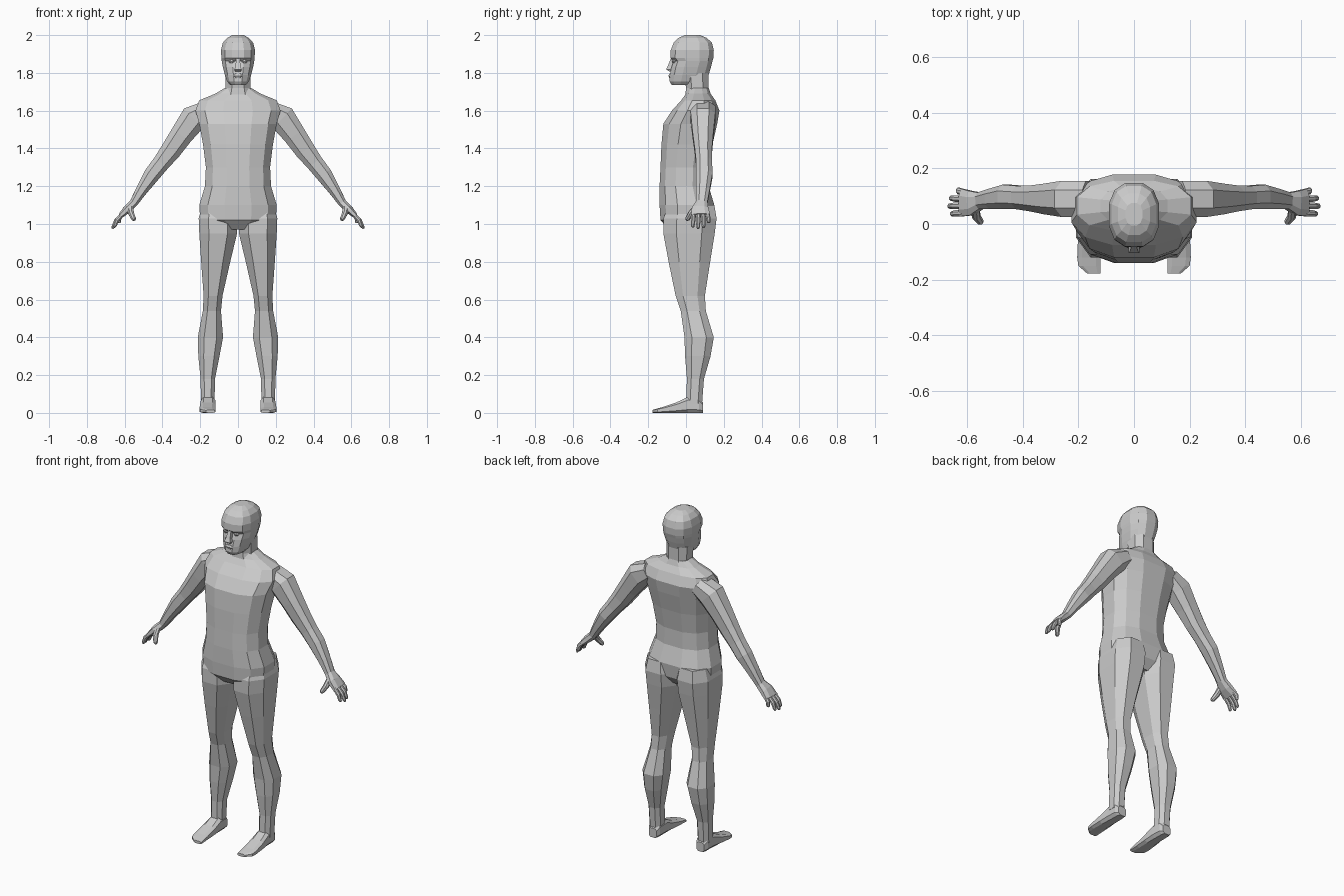
import bpy
import bmesh
from math import cos, sin, pi, copysign
from mathutils import Vector

if "Cube" in bpy.data.objects:
    bpy.data.objects.remove(bpy.data.objects["Cube"], do_unlink=True)

grey = bpy.data.materials.new("plain grey")
grey.use_nodes = True
tone = (0.6, 0.6, 0.6, 1)
grey.diffuse_color = tone
grey.node_tree.nodes["Principled BSDF"].inputs["Base Color"].default_value = tone


def finish(name, bm, mirrored):
    """Turn a bmesh into a flat-shaded object, mirrored across x if asked."""
    bmesh.ops.recalc_face_normals(bm, faces=bm.faces)
    mesh = bpy.data.meshes.new(name)
    bm.to_mesh(mesh)
    bm.free()
    mesh.materials.append(grey)
    obj = bpy.data.objects.new(name, mesh)
    bpy.context.collection.objects.link(obj)
    if mirrored:
        obj.modifiers.new("both sides", 'MIRROR').use_mirror_merge = False
    return obj


def loft(name, rings, sides=8, power=0.8, mirrored=False):
    """Skin a tube through rings of (centre, half axis, half axis)."""
    bm = bmesh.new()
    limit = cos(pi / sides) ** power

    def bulge(value):
        return copysign(abs(value) ** power, value) / limit

    loops = []
    for centre, u, v in rings:
        angles = [(i + 0.5) * 2 * pi / sides for i in range(sides)]
        loops.append([bm.verts.new(centre + u * bulge(cos(a)) + v * bulge(sin(a)))
                      for a in angles])
    for low, high in zip(loops, loops[1:]):
        for i in range(sides):
            j = (i + 1) % sides
            bm.faces.new((low[i], low[j], high[j], high[i]))
    bm.faces.new(loops[0])
    bm.faces.new(loops[-1])
    return finish(name, bm, mirrored)


def upright(rows):
    """Level rings from rows of (height, centre x, half width, front y, back y)."""
    return [(Vector((x, (front + back) / 2, z)), Vector((w, 0, 0)),
             Vector((0, (back - front) / 2, 0))) for z, x, w, front, back in rows]


def limb(rows):
    """Rings square to a path, from rows of (x, y, z, half depth, half thickness)."""
    points = [Vector(row[:3]) for row in rows]
    last = len(points) - 1
    rings = []
    for i, (point, row) in enumerate(zip(points, rows)):
        along = points[min(i + 1, last)] - points[max(i - 1, 0)]
        across = Vector((-along.z, 0, along.x)).normalized()
        side = along.cross(across).normalized()
        rings.append((point, side * row[3], across * row[4]))
    return rings


# Torso, from the crotch up to the base of the neck
loft("torso", upright([
    (0.97, 0, .10, -.09, .10),
    (1.02, 0, .20, -.135, .14),
    (1.10, 0, .205, -.14, .15),
    (1.20, 0, .175, -.14, .12),
    (1.30, 0, .17, -.135, .12),
    (1.42, 0, .185, -.13, .14),
    (1.53, 0, .205, -.12, .165),
    (1.60, 0, .225, -.075, .177),
    (1.655, 0, .205, -.025, .155),
    (1.69, 0, .12, 0, .13),
    (1.72, 0, .07, .01, .12)]), sides=12)

# Neck
loft("neck", upright([
    (1.66, 0, .085, -.005, .13),
    (1.72, 0, .066, 0, .12),
    (1.80, 0, .068, -.01, .12)]))

# Head, with a recessed eye line under the brow
loft("head", upright([
    (1.735, 0, .04, -.075, .06),
    (1.755, 0, .058, -.087, .10),
    (1.79, 0, .07, -.085, .12),
    (1.83, 0, .08, -.077, .132),
    (1.862, 0, .086, -.066, .14),
    (1.88, 0, .088, -.083, .145),
    (1.92, 0, .09, -.081, .147),
    (1.96, 0, .08, -.065, .137),
    (1.985, 0, .058, -.04, .11),
    (2.0, 0, .03, -.005, .075)]), sides=12)

# Nose, a wedge widening towards its tip
loft("nose", upright([
    (1.808, 0, .015, -.09, -.06),
    (1.818, 0, .019, -.105, -.06),
    (1.835, 0, .014, -.097, -.06),
    (1.878, 0, .009, -.08, -.06)]), sides=4, power=1)

# Lips
loft("lips", upright([
    (1.772, 0, .016, -.088, -.06),
    (1.784, 0, .026, -.093, -.06),
    (1.796, 0, .018, -.088, -.06)]))

# Eyes
loft("eye", upright([
    (1.852, .034, .009, -.07, -.05),
    (1.861, .034, .016, -.074, -.05),
    (1.87, .034, .009, -.072, -.05)]), mirrored=True)

# Legs, whose tops form the buttocks
loft("leg", upright([
    (1.10, .105, .085, -.09, .15),
    (1.03, .105, .103, -.12, .162),
    (0.95, .105, .10, -.12, .152),
    (0.80, .118, .077, -.092, .128),
    (0.62, .132, .05, -.055, .10),
    (0.54, .138, .048, -.028, .105),
    (0.40, .146, .067, -.008, .147),
    (0.30, .154, .056, -.005, .13),
    (0.18, .16, .038, .005, .095),
    (0.05, .16, .036, 0, .085)]), mirrored=True)

# Feet, from heel to toe, with flat soles on the ground
foot_rows = [(.09, .158, .026, .055), (.07, .158, .036, .08), (.01, .158, .038, .085),
             (-.05, .16, .041, .056), (-.12, .162, .042, .032), (-.15, .16, .04, .024),
             (-.177, .145, .024, .016)]
loft("foot", [(Vector((x, y, top / 2)), Vector((w, 0, 0)), Vector((0, 0, top / 2)))
              for y, x, w, top in foot_rows], power=0.6, mirrored=True)

# Arms, running from inside the shoulder to the knuckles
loft("arm", limb([
    (.16, .09, 1.605, .065, .05),
    (.235, .09, 1.56, .065, .072),
    (.30, .09, 1.47, .055, .06),
    (.355, .092, 1.39, .046, .054),
    (.405, .095, 1.325, .042, .046),
    (.455, .097, 1.262, .044, .043),
    (.51, .09, 1.18, .036, .031),
    (.552, .083, 1.112, .03, .022),
    (.585, .075, 1.08, .044, .022),
    (.62, .077, 1.045, .05, .014)]), mirrored=True)


def finger(name, root, tip, radius):
    """A tapered digit, bowed slightly outwards at the middle."""
    root, tip = Vector(root), Vector(tip)
    middle = root.lerp(tip, 0.5) + Vector((.007, 0, .004))
    path = [(root, 1), (middle, 1), (middle.lerp(tip, 0.8), 0.8), (tip, 0.4)]
    loft(name, limb([(*p, radius * s, radius * s) for p, s in path]), power=1, mirrored=True)


# Fingers and thumb
for name, y, tip in (("index_finger", .04, (.655, .036, .982)),
                     ("middle_finger", .066, (.665, .064, .975)),
                     ("ring_finger", .09, (.658, .093, .98)),
                     ("little_finger", .114, (.63, .122, 1.005))):
    finger(name, (.612, y, 1.052), tip, .0115)
finger("thumb", (.57, .05, 1.085), (.548, .003, 1.02), .015)
